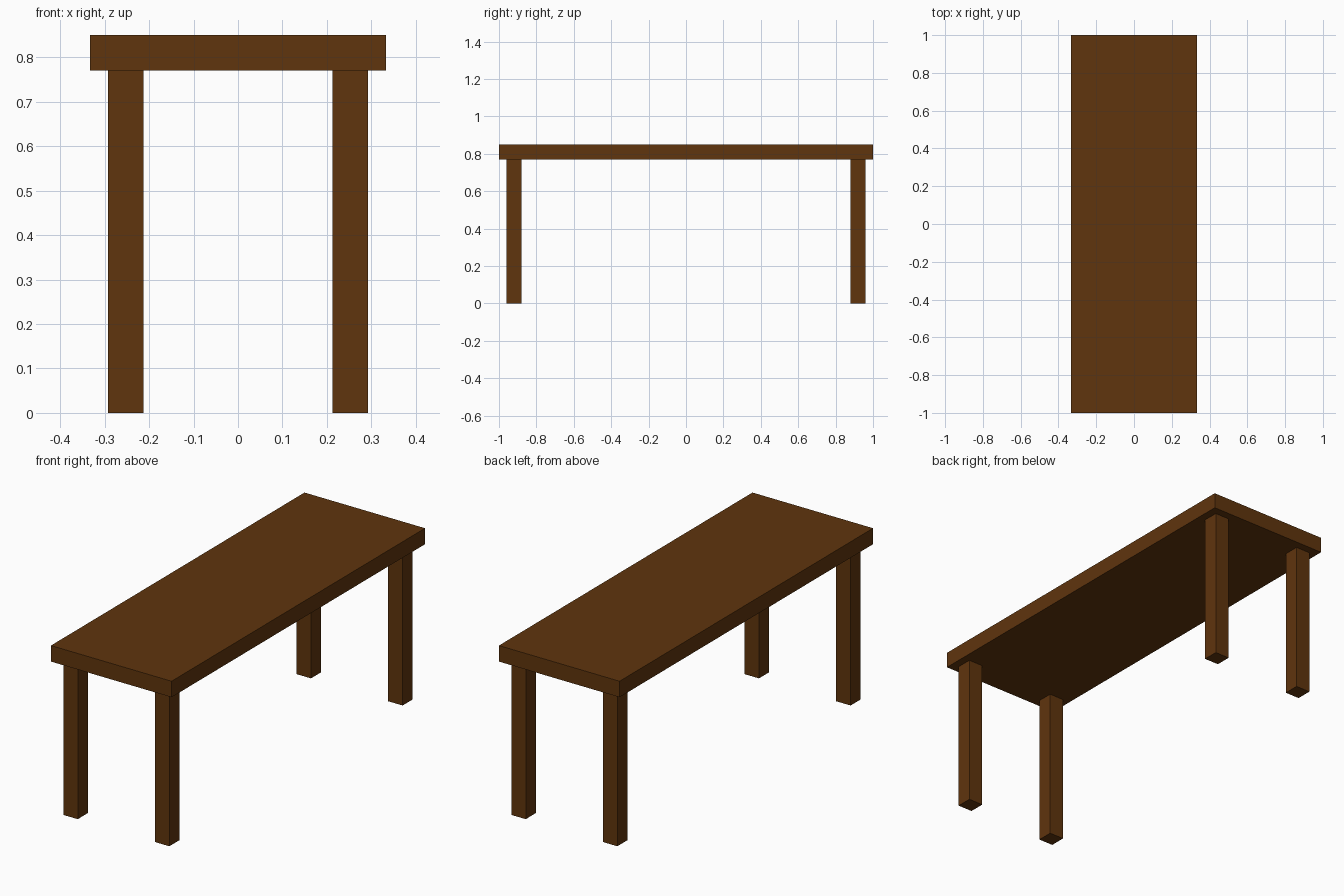
import bpy

if "Cube" in bpy.data.objects:
    bpy.data.objects.remove(bpy.data.objects["Cube"])

wood = bpy.data.materials.new("dark_wood")
wood.diffuse_color = (0.115, 0.035, 0.004, 1.0)
wood.use_nodes = True
wood.node_tree.nodes["Principled BSDF"].inputs["Base Color"].default_value = wood.diffuse_color

HALF_X, HALF_Y = 0.333, 1.0   # half size of the top
HEIGHT, THICK = 0.85, 0.08    # overall height, top thickness
LEG, INSET = 0.08, 0.04       # leg width, gap from leg to top edge


def box(name, center, size):
    bpy.ops.mesh.primitive_cube_add(size=1, location=center)
    obj = bpy.context.object
    obj.name = name
    obj.scale = size
    bpy.ops.object.transform_apply(location=False, rotation=False, scale=True)
    obj.data.materials.append(wood)
    return obj


# Table top
box("table_top", (0, 0, HEIGHT - THICK / 2), (2 * HALF_X, 2 * HALF_Y, THICK))

# Four square legs, inset from the corners
leg_x = HALF_X - INSET - LEG / 2
leg_y = HALF_Y - INSET - LEG / 2
leg_h = HEIGHT - THICK
for y_name, sy in (("front", -1), ("back", 1)):
    for x_name, sx in (("left", -1), ("right", 1)):
        box(f"{y_name}_{x_name}_leg", (sx * leg_x, sy * leg_y, leg_h / 2), (LEG, LEG, leg_h))
